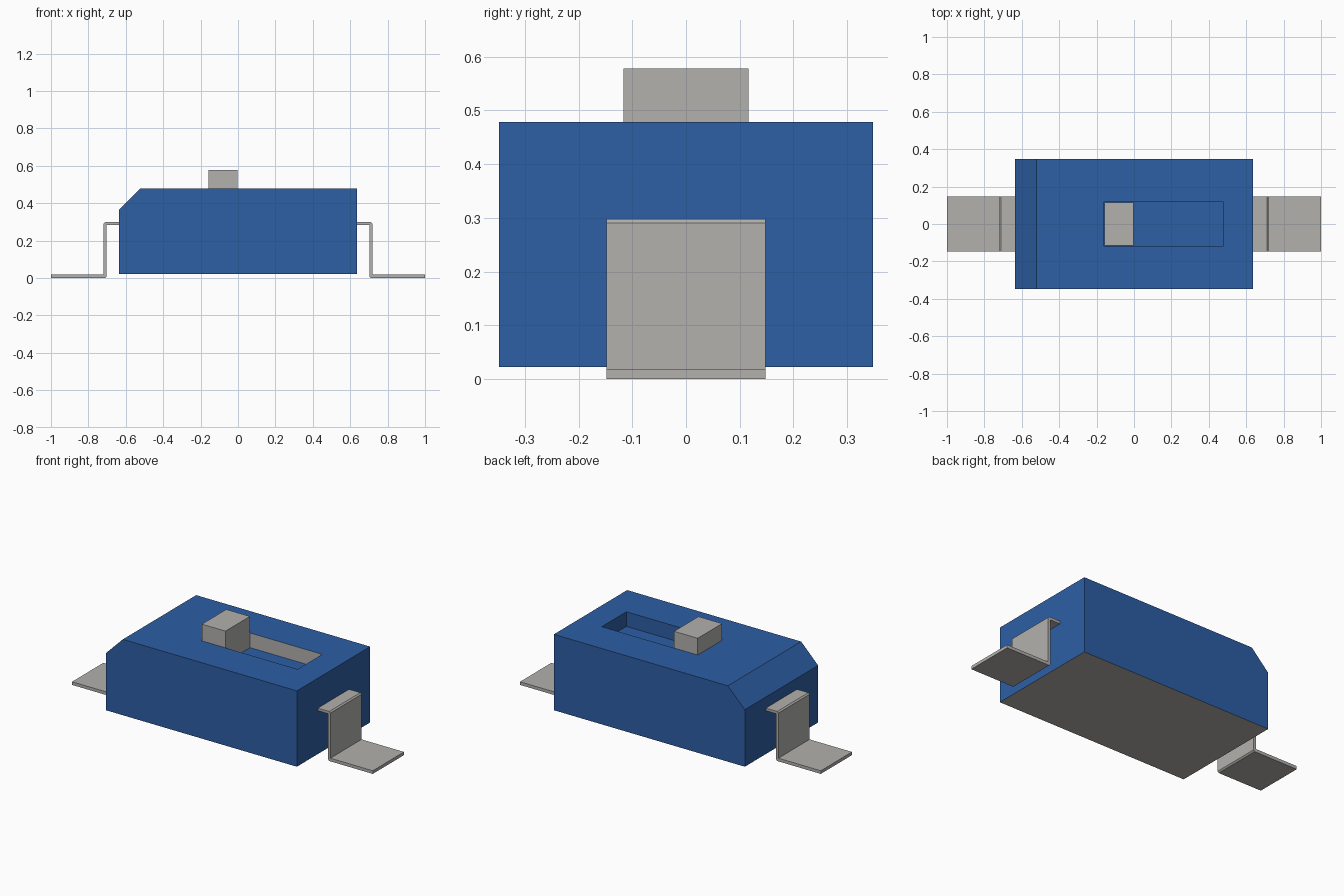
import bpy
import bmesh

cube = bpy.data.objects.get("Cube")
if cube:
    bpy.data.objects.remove(cube, do_unlink=True)


def material(name, colour):
    mat = bpy.data.materials.new(name)
    mat.use_nodes = True
    mat.diffuse_color = colour
    bsdf = next(n for n in mat.node_tree.nodes if n.type == "BSDF_PRINCIPLED")
    bsdf.inputs["Base Color"].default_value = colour
    return mat


BLUE = material("blue plastic", (0.026, 0.113, 0.375, 1))
GREY = material("light grey", (0.45, 0.44, 0.418, 1))


def prism(name, profile, half_depth, *mats):
    """Extrude an x-z profile along y, centred on y = 0."""
    bm = bmesh.new()
    face = bm.faces.new([bm.verts.new((x, -half_depth, z)) for x, z in profile])
    geom = bmesh.ops.extrude_face_region(bm, geom=[face])["geom"]
    verts = [v for v in geom if isinstance(v, bmesh.types.BMVert)]
    bmesh.ops.translate(bm, verts=verts, vec=(0, 2 * half_depth, 0))
    bmesh.ops.recalc_face_normals(bm, faces=bm.faces[:])
    mesh = bpy.data.meshes.new(name)
    bm.to_mesh(mesh)
    bm.free()
    for mat in mats:
        mesh.materials.append(mat)
    obj = bpy.data.objects.new(name, mesh)
    bpy.context.collection.objects.link(obj)
    return obj


def rect(x0, x1, z0, z1):
    return [(x0, z0), (x1, z0), (x1, z1), (x0, z1)]


# Housing with one chamfered end
HALF, BASE, TOP = 0.635, 0.022, 0.478
SLOT_FLOOR, SLOT_HALF = 0.39, 0.117
housing = prism("housing", [(-HALF, BASE), (HALF, BASE), (HALF, TOP),
                            (-0.522, TOP), (-HALF, 0.365)], 0.348, BLUE, GREY)

# Slider slot cut into the top
cutter = prism("slot_cutter", rect(-0.16, 0.478, SLOT_FLOOR, TOP + 0.1), SLOT_HALF, BLUE)
cutter.hide_render = True
cut = housing.modifiers.new("slot", "BOOLEAN")
cut.operation = "DIFFERENCE"
cut.solver = "EXACT"
cut.object = cutter
bpy.context.view_layer.objects.active = housing
bpy.ops.object.modifier_apply(modifier=cut.name)
bpy.data.objects.remove(cutter, do_unlink=True)

# Grey underside and grey rear wall of the slot
for poly in housing.data.polygons:
    underside = poly.normal.z < -0.9
    slot_wall = poly.normal.y < -0.9 and poly.center.y > 0
    poly.material_index = 1 if underside or slot_wall else 0

# Slider knob standing in the slot
prism("slider_knob", rect(-0.159, -0.002, SLOT_FLOOR, 0.578), SLOT_HALF - 0.001, GREY)

# Bent strip terminals at both ends
LEAD = [(HALF, 0.298), (0.71, 0.298), (0.718, 0.29), (0.718, 0.019), (1, 0.019),
        (1, 0), (0.71, 0), (0.702, 0.008), (0.702, 0.282), (HALF, 0.282)]
for name, side in (("left_terminal", 1), ("right_terminal", -1)):
    prism(name, [(side * x, z) for x, z in LEAD], 0.148, GREY)
